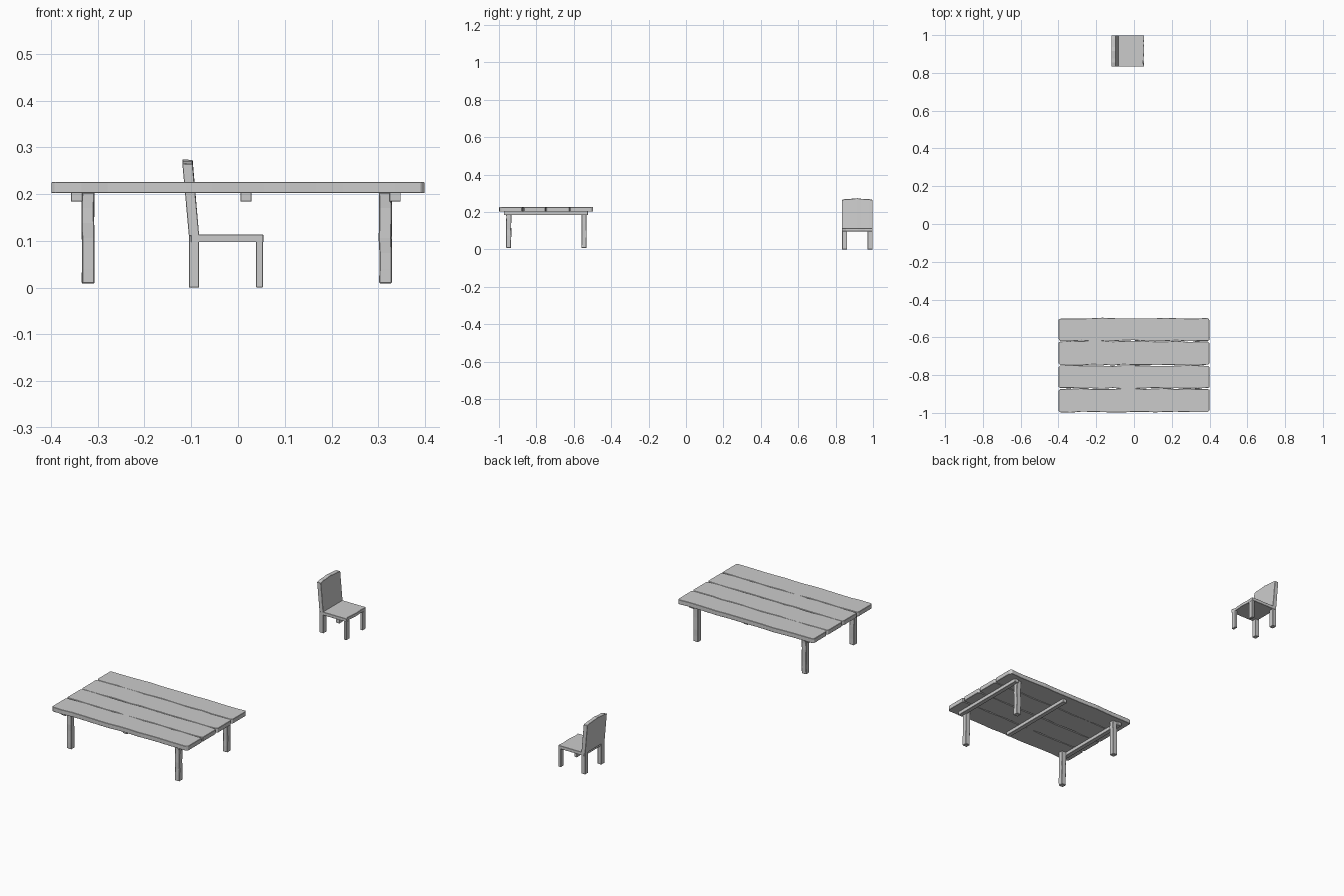
import bpy, bmesh, random

if "Cube" in bpy.data.objects:
    bpy.data.objects.remove(bpy.data.objects["Cube"])

random.seed(4)


def loft(name, rings, bevel=0.0):
    """Skin a row of equal-length point rings into a closed solid."""
    bm = bmesh.new()
    vs = [[bm.verts.new(p) for p in ring] for ring in rings]
    n = len(vs[0])
    for a, b in zip(vs, vs[1:]):
        for i in range(n):
            j = (i + 1) % n
            bm.faces.new((a[i], a[j], b[j], b[i]))
    bm.faces.new(vs[0])
    bm.faces.new(vs[-1])
    bmesh.ops.recalc_face_normals(bm, faces=bm.faces)
    me = bpy.data.meshes.new(name)
    bm.to_mesh(me)
    bm.free()
    ob = bpy.data.objects.new(name, me)
    bpy.context.collection.objects.link(ob)
    if bevel:
        m = ob.modifiers.new("soft_edges", 'BEVEL')
        m.width = bevel
        m.segments = 1
        m.limit_method = 'ANGLE'
    return ob


def box(name, x, y, z, bevel=0.001):
    """Box from (min, max) pairs."""
    ring = lambda h: [(x[0], y[0], h), (x[1], y[0], h), (x[1], y[1], h), (x[0], y[1], h)]
    return loft(name, [ring(z[0]), ring(z[1])], bevel)


def jit(a):
    return random.uniform(-a, a)


# Table top: four planks with hand-cut wavy long edges
steps = 14
for k, (y0, y1) in enumerate([(-0.996, -0.872), (-0.870, -0.749), (-0.746, -0.621), (-0.618, -0.499)]):
    xs = [-0.399, -0.391] + [-0.391 + 0.782 * i / steps for i in range(1, steps)] + [0.391, 0.399]
    rings = []
    for i, x in enumerate(xs):
        inset = 0.007 if i in (0, len(xs) - 1) else 0.0
        a, b = y0 + inset + jit(0.003), y1 - inset + jit(0.003)
        rings.append([(x, a, 0.202), (x, b, 0.202), (x, b, 0.226), (x, a, 0.226)])
    loft(f"table_plank_{k + 1}", rings, 0.0015)

# Cross battens under the planks
for name, x in (("left", -0.345), ("middle", 0.017), ("right", 0.336)):
    box(f"table_batten_{name}", (x - 0.012, x + 0.012), (-0.973, -0.525), (0.184, 0.203))

# Table legs, slightly uneven
for sx, x in (("left", -0.321), ("right", 0.315)):
    for sy, y in (("front", -0.948), ("back", -0.545)):
        rings = []
        for i in range(7):
            z = 0.009 + (0.203 - 0.009) * i / 6
            dx, dy, h = jit(0.001), jit(0.001), 0.0135
            rings.append([(x + dx + u * h, y + dy + v * h, z)
                          for u, v in ((-1, -1), (1, -1), (1, 1), (-1, 1))])
        loft(f"table_leg_{sx}_{sy}", rings, 0.002)

# Chair legs
for side, y in (("near", (0.835, 0.861)), ("far", (0.971, 0.997))):
    box(f"chair_front_leg_{side}", (0.039, 0.053), y, (0.0, 0.098))
    box(f"chair_back_leg_{side}", (-0.105, -0.083), y, (0.0, 0.114))

# Chair seat with an uneven front edge
ys = [0.834 + 0.164 * i / 8 for i in range(9)]
fronts = [0.054, 0.048, 0.051, 0.052, 0.054, 0.053, 0.051, 0.053, 0.053]
loft("chair_seat", [[(-0.100, y, 0.097), (f, y, 0.097), (f, y, 0.114), (-0.100, y, 0.114)]
                    for y, f in zip(ys, fronts)], 0.001)

# Chair back: leaning panel with an uneven top edge
tops = [0.264, 0.269, 0.269, 0.271, 0.273, 0.270, 0.269, 0.268, 0.264]
loft("chair_back", [[(-0.105, y, 0.110), (-0.083, y, 0.110), (-0.097, y, t), (-0.119, y, t + 0.001)]
                    for y, t in zip(ys, tops)], 0.001)
